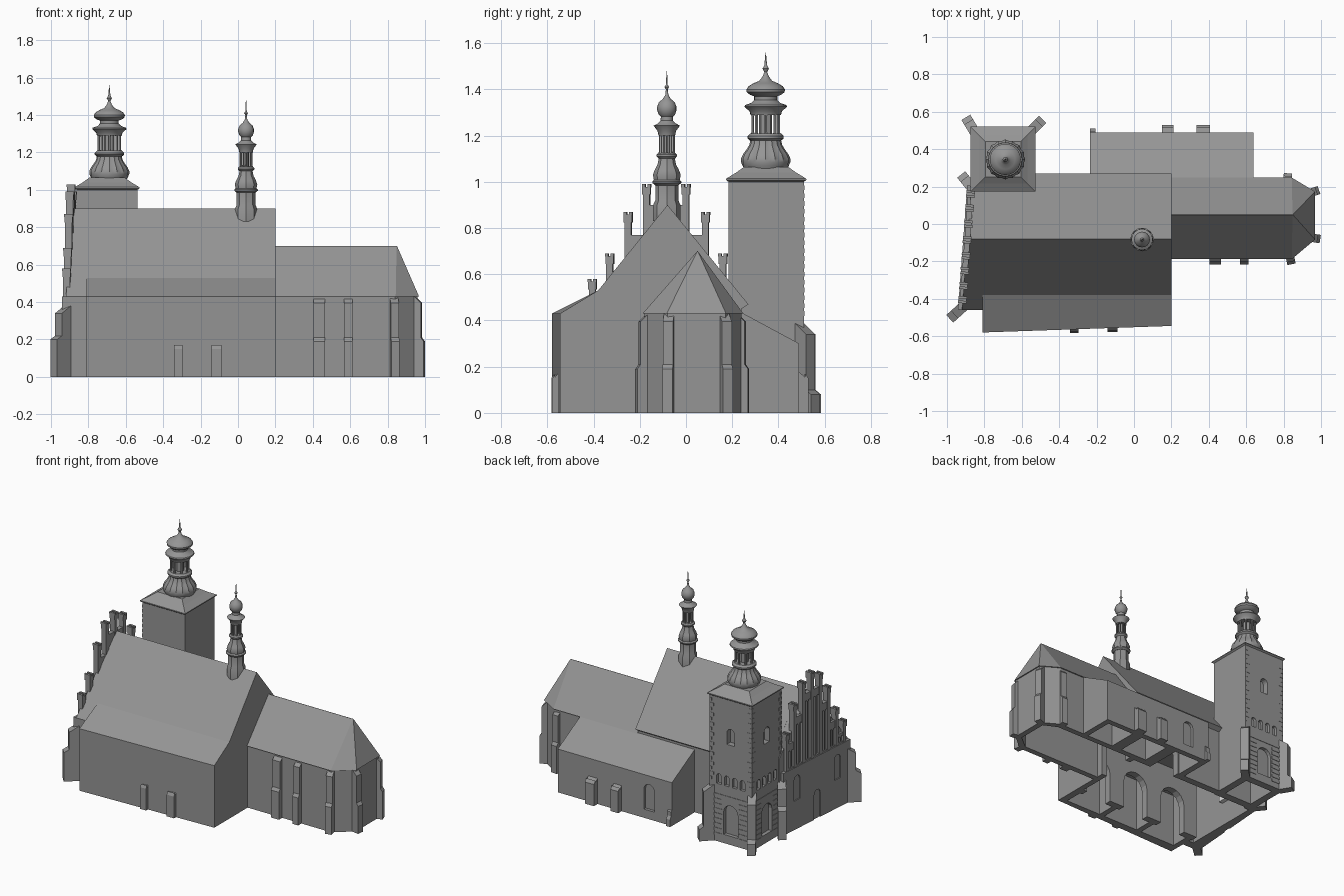
import bpy, bmesh, math
from mathutils import Matrix, Vector

if "Cube" in bpy.data.objects:
    bpy.data.objects.remove(bpy.data.objects["Cube"])


def material(name, value):
    mat = bpy.data.materials.new(name)
    mat.use_nodes = True
    colour = (value, value, value, 1)
    mat.diffuse_color = colour
    mat.node_tree.nodes["Principled BSDF"].inputs["Base Color"].default_value = colour
    return mat


stone = material("grey stone", 0.3)
plaster = material("white plaster", 0.8)


def loft(name, rings, matrix=Matrix(), smooth=False, mat=stone):
    """Skin a list of equal rings and cap both ends."""
    bm = bmesh.new()
    loops = [[bm.verts.new(matrix @ Vector(p)) for p in ring] for ring in rings]
    n = len(loops[0])
    for a, b in zip(loops, loops[1:]):
        for i in range(n):
            j = (i + 1) % n
            bm.faces.new((a[i], a[j], b[j], b[i]))
    bm.faces.new(loops[0])
    bm.faces.new(loops[-1])
    bmesh.ops.recalc_face_normals(bm, faces=bm.faces)
    mesh = bpy.data.meshes.new(name)
    bm.to_mesh(mesh)
    bm.free()
    mesh.materials.append(mat)
    ob = bpy.data.objects.new(name, mesh)
    bpy.context.collection.objects.link(ob)
    if smooth:
        bpy.ops.object.select_all(action="DESELECT")
        ob.select_set(True)
        bpy.context.view_layer.objects.active = ob
        bpy.ops.object.shade_smooth_by_angle(angle=math.radians(35))
    return ob


def facing(x, y, z, direction):
    """Frame whose local -y points along the outward direction."""
    dx, dy = direction
    return Matrix.Translation((x, y, z)) @ Matrix.Rotation(math.atan2(dx, -dy), 4, "Z")


def box(name, lo, hi, matrix=Matrix(), mat=stone):
    (a, b, c), (d, e, f) = lo, hi
    return loft(name, [[(a, b, z), (d, b, z), (d, e, z), (a, e, z)] for z in (c, f)], matrix, mat=mat)


def along_x(name, profile, x0, x1):
    return loft(name, [[(x, y, z) for y, z in profile] for x in (x0, x1)])


def cut(target, cutter):
    mod = target.modifiers.new("opening", "BOOLEAN")
    mod.operation, mod.solver, mod.object = "DIFFERENCE", "EXACT", cutter
    bpy.context.view_layer.objects.active = target
    bpy.ops.object.modifier_apply(modifier=mod.name)
    bpy.data.objects.remove(cutter)


def arch(w, h, near, far, matrix):
    """Round-headed cutter, extruded through a wall."""
    r = w / 2
    pts = [(-r, 0), (r, 0)]
    pts += [(r * math.cos(t * math.pi / 8), h - r + r * math.sin(t * math.pi / 8)) for t in range(9)]
    return loft("arch_cutter", [[(x, y, z) for x, z in pts] for y in (near, far)], matrix)


def buttress(name, x, y, direction, w, d, h1, h2):
    prof = [(0.03, 0), (-d, 0), (-d, h1), (-d * 0.6, h1 + 0.02), (-d * 0.6, h2), (0.03, h2 + 0.05)]
    loft(name, [[(s * w / 2, p, z) for p, z in prof] for s in (-1, 1)], facing(x, y, 0, direction))


def lathe(name, x, y, profile, n=16):
    """Turned shape; the third value pinches every other side into flutes."""
    rings = [[(r * (1 - f * (i % 2)) * math.cos(math.tau * i / n),
               r * (1 - f * (i % 2)) * math.sin(math.tau * i / n), z) for i in range(n)]
             for r, z, f in profile]
    loft(name, rings, Matrix.Translation((x, y, 0)), smooth=True)


NORTH, SOUTH, EAST, WEST = (0, 1), (0, -1), (1, 0), (-1, 0)

# Nave with its steep roof, hollow below, open to the aisles and choir by arches
nave = along_x("nave", [(-0.38, 0), (-0.38, 0.53), (-0.08, 0.9), (0.27, 0.47), (0.24, 0.45), (0.24, 0)], -0.82, 0.2)
cut(nave, box("cutter", (-0.9, -0.33, -0.1), (0.16, 0.19, 0.45)))
cut(nave, arch(0.24, 0.43, -0.1, 0.1, facing(0.18, 0.03, -0.05, EAST)))
for x in (-0.61, -0.29, 0.03):
    cut(nave, arch(0.2, 0.35, -0.1, 0.1, facing(x, -0.36, -0.05, SOUTH)))
cut(nave, arch(0.2, 0.3, -0.1, 0.1, facing(-0.08, 0.22, -0.05, NORTH)))


def west_x(y):
    return -0.87 - (0.2 - y) * 0.075


# Slanted west bay closing the nave, with a pale panel inside
bay = [(-0.46, 0), (-0.46, 0.43), (-0.08, 0.9), (0.22, 0.53), (0.22, 0)]
west_bay = loft("west_bay", [[(west_x(y), y, z) for y, z in bay], [(-0.81, y, z) for y, z in bay]])
cut(west_bay, box("cutter", (-0.85, -0.4, -0.1), (-0.7, 0.17, 0.42)))
box("inner_west_panel", (-0.86, -0.1, 0.17), (-0.82, 0.15, 0.39), mat=plaster)

# South aisle with shallower roof and stub cross walls
south_aisle = loft("south_aisle", [[(x, -0.37, 0), (x, y, 0), (x, y, 0.43), (x, -0.38, 0.53), (x, -0.37, 0.53)]
                                   for x, y in ((-0.81, -0.58), (0.2, -0.545))])
for i in range(3):
    x = -0.77 + i * 0.32
    cut(south_aisle, box("cutter", (x, -0.51, -0.1), (x + 0.28, -0.3, 0.38)))

# North aisle, lean-to roof
north_aisle = along_x("north_aisle", [(0.23, 0), (0.49, 0), (0.49, 0.3), (0.23, 0.44)], -0.235, 0.64)
for x in (-0.19, 0.1, 0.39):
    cut(north_aisle, box("cutter", (x, 0.1, -0.1), (x + 0.21, 0.45, 0.25)))
cut(north_aisle, arch(0.08, 0.18, -0.05, 0.02, facing(-0.06, 0.49, 0.06, NORTH)))


# Choir with polygonal east end
def plan(inset, z):
    a, b = -0.18 + inset, 0.24 - inset
    e = 0.96 - inset
    return [(0.2, a, z), (0.84 - inset * 0.4, a, z), (e, -0.08 + inset * 0.4, z),
            (e, 0.17 - inset * 0.4, z), (0.84 - inset * 0.4, b, z), (0.2, b, z)]


choir = loft("choir", [plan(0, 0), plan(0, 0.43)])
cut(choir, loft("cutter", [plan(0.04, -0.1), plan(0.04, 0.39)]))
loft("choir_roof", [plan(-0.008, 0.43), [(0.2, 0.049, 0.7), (0.848, 0.049, 0.7), (0.85, 0.049, 0.7),
                                         (0.85, 0.051, 0.7), (0.848, 0.051, 0.7), (0.2, 0.051, 0.7)]])
for x, y, d, w in ((0.435, -0.18, SOUTH, 0.06), (0.59, -0.18, SOUTH, 0.045), (0.835, -0.18, (0.2, -1), 0.045),
                   (0.96, -0.075, (1, -0.15), 0.045), (0.955, 0.17, (1, 0.35), 0.045),
                   (0.82, 0.235, (0.1, 1), 0.045)):
    buttress("choir_buttress", x, y, d, w, 0.036, 0.19, 0.395)

# Low aisle buttresses
for x, y, d, w, p in ((-0.32, -0.56, SOUTH, 0.045, 0.022), (-0.115, -0.552, SOUTH, 0.055, 0.025),
                      (0.18, 0.49, NORTH, 0.06, 0.038), (0.37, 0.49, NORTH, 0.07, 0.04)):
    buttress("aisle_buttress", x, y, d, w, p, 0.15, 0.155)
buttress("aisle_corner_buttress", -0.22, 0.48, NORTH, 0.03, 0.03, 0.05, 0.1)

# Stepped west gable with pinnacles, following the slant of the west wall
ys = [-0.405, -0.33, -0.25, -0.17, -0.085, 0.0, 0.085, 0.16]
tops = [0.58, 0.69, 0.87, 0.99, 1.03, 0.99, 0.87, 0.69]
bays = [0.5, 0.61, 0.77, 0.9, 0.9, 0.77, 0.61]
out = (-1, 0.075)
for y0, y1, z in zip(ys, ys[1:], bays):
    mid = (y0 + y1) / 2
    m = facing(west_x(mid), mid, 0, out)
    half = (y1 - y0) / 2 + 0.002
    panel = box("gable_panel", (-half, -0.015, 0), (half, 0.015, z), m)
    for s in (-0.5, 0.5):
        cut(panel, arch(0.022, z - 0.49 if z > 0.55 else 0.04, -0.05, -0.005,
                        m @ Matrix.Translation((s * half * 0.8, 0, 0.44))))
for y, z in zip(ys, tops):
    m = facing(west_x(y), y, 0, out)
    box("gable_pilaster", (-0.014, -0.02, 0.42), (0.014, 0.018, z - 0.04), m)
    box("pinnacle_head", (-0.018, -0.022, z - 0.045), (0.018, 0.02, z - 0.012), m)
    for s in (-0.012, 0.012):
        box("pinnacle_crown", (s - 0.007, -0.024, z - 0.014), (s + 0.007, 0.022, z), m)
m = facing(west_x(-0.13), -0.13, 0, out)
facade = box("west_front", (-0.335, -0.022, 0), (0.33, 0.02, 0.43), m)
for s in (-0.2, 0, 0.2):
    cut(facade, arch(0.06, 0.17 if s else 0.22, -0.05, -0.005, m @ Matrix.Translation((s, 0, 0.2 if s else -0.02))))

# Tower: hollow shaft with blind windows, banded foot and corner stones on two faces
TX, TY, H = -0.7, 0.347, 0.163
tower = box("tower", (TX - H, TY - H, 0), (TX + H, TY + H, 1.01))
cut(tower, box("cutter", (TX - 0.11, TY - 0.11, -0.1), (TX + 0.11, TY + 0.11, 0.38)))
for d in (NORTH, WEST):
    m = facing(TX + d[0] * H, TY + d[1] * H, 0, d)
    cut(tower, arch(0.06, 0.11, -0.05, 0.04, m @ Matrix.Translation((0, 0, 0.69))))
    for s in (-0.09, -0.03, 0.03, 0.09):
        cut(tower, arch(0.036, 0.07, -0.05, 0.02, m @ Matrix.Translation((s, 0, 0.4))))
    cut(tower, arch(0.11, 0.21, -0.05, 0.025, m @ Matrix.Translation((0, 0, 0.06))))
    for k in range(9):
        z = 0.04 + k * 0.034
        spans = ((-0.145, 0.145),) if z > 0.28 else ((-0.145, -0.065), (0.065, 0.145))
        for a, b in spans:
            box("rustic_band", (a, -0.003, z), (b, 0.002, z + 0.02), m)
    for k in range(17):
        for s in (-1, 1):
            w = 0.034 if k % 2 else 0.018
            a, b = sorted((s * H, s * (H - w)))
            box("corner_stone", (a, -0.002, 0.42 + k * 0.034), (b, 0.002, 0.44 + k * 0.034), m)
for x, y, d in ((TX - H, TY + H, (-0.6, 1)), (TX + H, TY + H, (1, 1)), (-0.88, 0.21, (-0.8, 1)),
                (-0.922, -0.45, (-1, -0.9))):
    buttress("corner_buttress", x, y, d, 0.055, 0.085 if y < 0 else 0.07, 0.08 if y > 0.3 else 0.2, 0.34)

# Tower roof: shallow pyramid with a concave sweep
sweep = [(H, 1.0), (0.174, 1.008), (0.173, 1.014), (0.13, 1.04), (0.095, 1.065), (0.085, 1.065)]
loft("tower_roof", [[(TX + a * r, TY + b * r, z) for a, b in ((-1, -1), (1, -1), (1, 1), (-1, 1))] for r, z in sweep])


def lantern(name, x, y, r, z0, z1, n=8):
    """Open ring of columns around a slim core."""
    lathe(name + "_core", x, y, [(r * 0.5, z0, 0), (r * 0.5, z1, 0)], n)
    for i in range(n):
        t = math.tau * i / n
        lathe(name + "_column", x + r * math.cos(t), y + r * math.sin(t),
              [(r * 0.18, z0, 0), (r * 0.13, z0 + 0.015, 0), (r * 0.13, z1 - 0.015, 0), (r * 0.18, z1, 0)], 6)


# Tower spire
SX, SY = -0.688, 0.345
lathe("spire_base", SX, SY, [(0.09, 1.05, 0), (0.1, 1.07, 0), (0.107, 1.085, 0.06), (0.107, 1.1, 0.06),
                             (0.098, 1.12, 0.06), (0.083, 1.14, 0.06), (0.071, 1.16, 0.06), (0.067, 1.178, 0.06),
                             (0.078, 1.188, 0), (0.078, 1.198, 0), (0.066, 1.21, 0)], 32)
lantern("spire_lantern", SX, SY, 0.056, 1.2, 1.3)
lathe("spire_top", SX, SY, [(0.066, 1.29, 0), (0.07, 1.305, 0), (0.092, 1.325, 0), (0.089, 1.332, 0), (0.062, 1.342, 0),
                            (0.05, 1.355, 0), (0.05, 1.37, 0), (0.07, 1.378, 0), (0.082, 1.389, 0), (0.083, 1.4, 0),
                            (0.074, 1.414, 0), (0.052, 1.427, 0), (0.028, 1.437, 0), (0.014, 1.455, 0),
                            (0.006, 1.475, 0), (0.014, 1.49, 0), (0.006, 1.504, 0), (0.001, 1.56, 0)], 24)

# Ridge turret
RX, RY = 0.043, -0.083
lathe("turret_shaft", RX, RY, [(0.059, 0.83, 0), (0.059, 0.9, 0), (0.05, 0.92, 0), (0.05, 0.99, 0)], 8)
lathe("turret_base", RX, RY, [(0.05, 0.985, 0), (0.063, 0.995, 0), (0.063, 1.002, 0), (0.056, 1.008, 0.06),
                              (0.06, 1.03, 0.06), (0.053, 1.05, 0.06), (0.04, 1.075, 0.06), (0.035, 1.1, 0.06),
                              (0.044, 1.11, 0), (0.044, 1.118, 0), (0.036, 1.125, 0)], 16)
lantern("turret_lantern", RX, RY, 0.031, 1.12, 1.21)
lathe("turret_top", RX, RY, [(0.036, 1.2, 0), (0.04, 1.22, 0), (0.057, 1.243, 0), (0.04, 1.252, 0), (0.027, 1.265, 0),
                             (0.026, 1.282, 0), (0.036, 1.292, 0), (0.042, 1.31, 0), (0.042, 1.325, 0),
                             (0.034, 1.345, 0), (0.018, 1.358, 0), (0.007, 1.375, 0), (0.004, 1.4, 0),
                             (0.01, 1.41, 0), (0.004, 1.42, 0), (0.001, 1.48, 0)])
